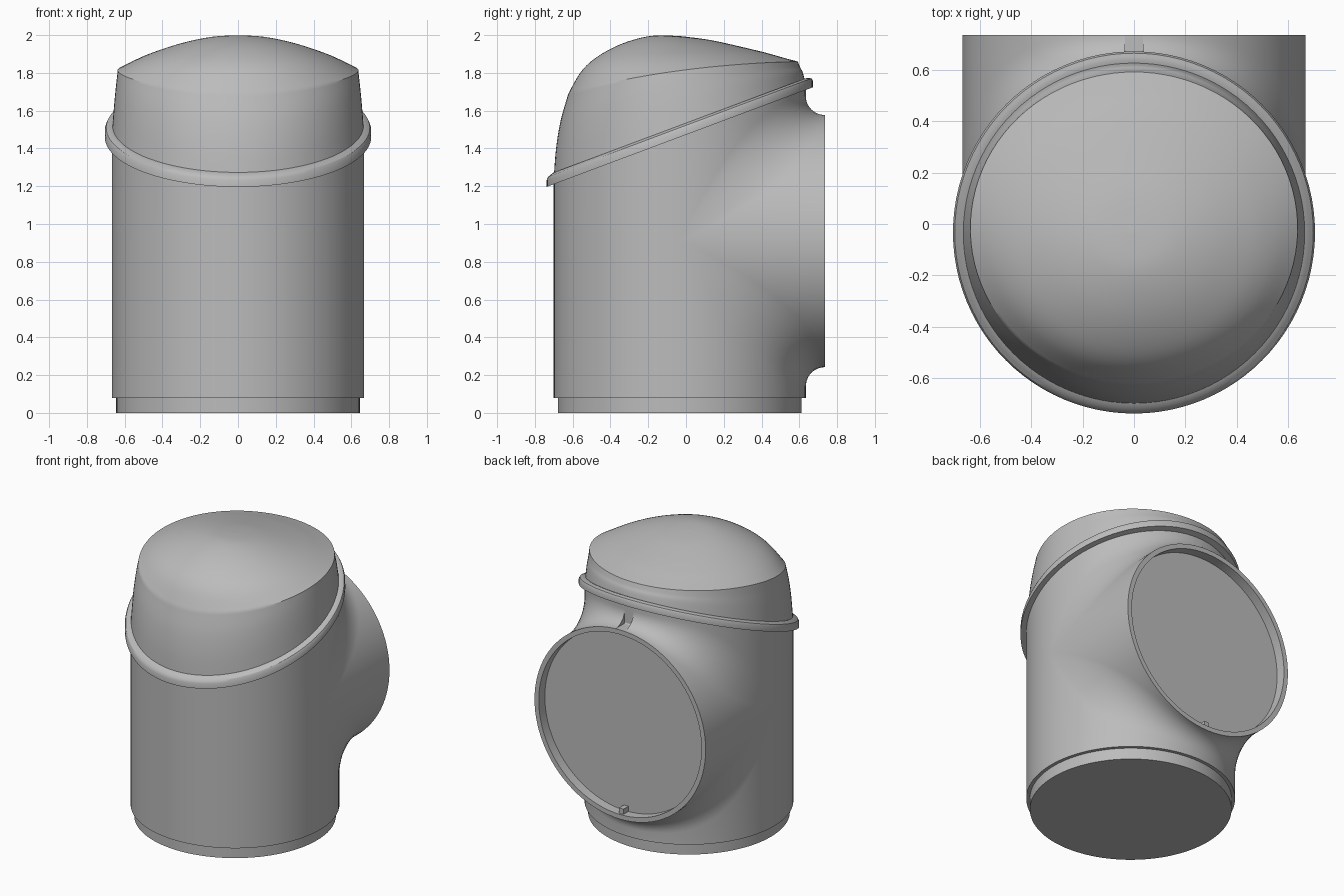
import bpy, bmesh
from math import sin, cos, pi, radians, asin
from mathutils import Vector

if "Cube" in bpy.data.objects:
    bpy.data.objects.remove(bpy.data.objects["Cube"])

CY = -0.033            # body axis, offset from the origin in y
R = 0.668              # radius of the body and of the side port
PORT_Z = 0.91          # height of the port axis
PORT_Y = 0.768         # port mouth, measured from the body axis
SEGS = 96

grey = bpy.data.materials.new("plain_grey")
grey.use_nodes = True
grey.diffuse_color = (0.5, 0.5, 0.5, 1)
grey.node_tree.nodes["Principled BSDF"].inputs["Base Color"].default_value = (0.5, 0.5, 0.5, 1)


def collar_z(y):
    return 1.46 + 0.374 * y


def build(name, grids):
    """Skin each list of equally long point columns, then weld them into one object."""
    bm = bmesh.new()
    for columns in grids:
        rows = [[bm.verts.new(p) for p in col] for col in columns]
        for a, b in zip(rows, rows[1:]):
            for i in range(len(a) - 1):
                bm.faces.new((a[i], b[i], b[i + 1], a[i + 1]))
    bmesh.ops.remove_doubles(bm, verts=bm.verts, dist=0.0002)
    bmesh.ops.dissolve_degenerate(bm, edges=bm.edges, dist=0.0001)
    bmesh.ops.recalc_face_normals(bm, faces=bm.faces)
    mesh = bpy.data.meshes.new(name)
    bm.to_mesh(mesh)
    bm.free()
    mesh.materials.append(grey)
    obj = bpy.data.objects.new(name, mesh)
    obj.location.y = CY
    bpy.context.collection.objects.link(obj)
    bpy.ops.object.select_all(action='DESELECT')
    obj.select_set(True)
    bpy.context.view_layer.objects.active = obj
    bpy.ops.object.shade_smooth_by_angle(angle=radians(30))
    return obj


def spin(place):
    """Columns all the way round; place(angle) gives one column."""
    return [place(2 * pi * i / SEGS) for i in range(SEGS + 1)]


def catmull(points, steps=6):
    p = [points[0]] + points + [points[-1]]
    out = []
    for a, b, c, d in zip(p, p[1:], p[2:], p[3:]):
        for k in range(steps):
            t = k / steps
            out.append(0.5 * (2 * b + (c - a) * t + (2 * a - 5 * b + 4 * c - d) * t * t
                              + (3 * b - a - 3 * c + d) * t ** 3))
    return out + [points[-1]]


# Base foot
foot = [(0, 0), (0.645, 0), (0.645, 0.085), (0, 0.085)]
build("base_foot", [spin(lambda a: [(r * cos(a), r * sin(a), z) for r, z in foot])])


# Body: back half is made of slices that flare from the upright tube into the port
def slice_column(theta, up, groove=False):
    x, d = R * sin(theta), R * cos(theta)
    fillet = 0.008 if groove else d * (0.15 + 1.0 * (1 - cos(theta)))
    col = [(x, PORT_Y, PORT_Z + up * d)]
    for k in range(13):
        a = pi / 2 * k / 12
        col.append((x, d + fillet * (1 - sin(a)), PORT_Z + up * (d + fillet * (1 - cos(a)))))
    end = collar_z(d) + 0.02 if up > 0 else 0.08
    return col + [(x, d, end), (0, 0, collar_z(0) + 0.02 if up > 0 else 0.08)]


def front_column(theta):
    x, y = R * sin(theta), R * cos(theta)
    heights = (0.08, PORT_Z, collar_z(y) + 0.02)
    return ([(0, 0, 0.08)] + [(x, y, z) for z in heights] + [(0, 0, collar_z(0) + 0.02)])


half = SEGS // 2
angles = [-pi / 2 + pi * i / half for i in range(half + 1)]
edge = asin(0.035 / R)          # half width of the slot above the port
lower = [slice_column(t, -1) for t in angles]
upper = ([slice_column(t, 1) for t in angles if t < -edge]
         + [slice_column(-edge, 1)]
         + [slice_column(t, 1, True) for t in (-edge, 0, edge)]
         + [slice_column(edge, 1)]
         + [slice_column(t, 1) for t in angles if t > edge])
front = [front_column(t + pi) for t in angles]
build("body", [lower, upper, front])

# Port rim with its recessed cover
rim = [(0, 0.70), (0.635, 0.70), (0.635, PORT_Y), (0.668, PORT_Y), (0.666, 0.68), (0, 0.68)]
build("port_rim", [spin(lambda a: [(r * cos(a), y, PORT_Z + r * sin(a)) for r, y in rim])])

# Small key on the lower inside of the port
bpy.ops.mesh.primitive_cube_add(size=1, location=(0, CY + 0.725, PORT_Z - 0.62))
key = bpy.context.object
key.name = "port_key"
key.scale = (0.035, 0.06, 0.045)
key.data.materials.append(grey)

# Slanted collar
ring = [(0.65, 0), (0.705, 0), (0.705, 0.035), (0.698, 0.05), (0.685, 0.056),
        (0.672, 0.062), (0.65, 0.062), (0.65, 0)]
build("collar", [spin(lambda a: [(r * cos(a), r * sin(a), collar_z(r * sin(a)) + h)
                                 for r, h in ring])])

# Hood: back, side and front outlines blended around the axis
back = [(0, 1.995), (0.15, 1.976), (0.3, 1.944), (0.45, 1.908), (0.55, 1.88),
        (0.625, 1.86), (0.637, 1.83), (0.652, 1.80)]
side = [(0, 1.995), (0.15, 1.987), (0.3, 1.957), (0.45, 1.908), (0.55, 1.863),
        (0.637, 1.812), (0.645, 1.74), (0.655, 1.64)]
nose = [(0, 1.995), (0.15, 1.996), (0.3, 1.957), (0.43, 1.89), (0.52, 1.81),
        (0.59, 1.69), (0.63, 1.55), (0.655, 1.40)]
CREASE = 5


def hood_column(a):
    c = sin(a)
    pts = []
    for b, s, n in zip(back, side, nose):
        b, s, n = Vector(b), Vector(s), Vector(n)
        pts.append(s + c * (b - n) / 2 + c * c * ((b + n) / 2 - s))
    pts.append(Vector((R, collar_z(R * c) + 0.02)))
    line = catmull(pts[:CREASE + 1]) + catmull(pts[CREASE:])[1:]
    return [(p.x * cos(a), p.x * c, p.y) for p in line]


build("hood", [spin(hood_column)])
